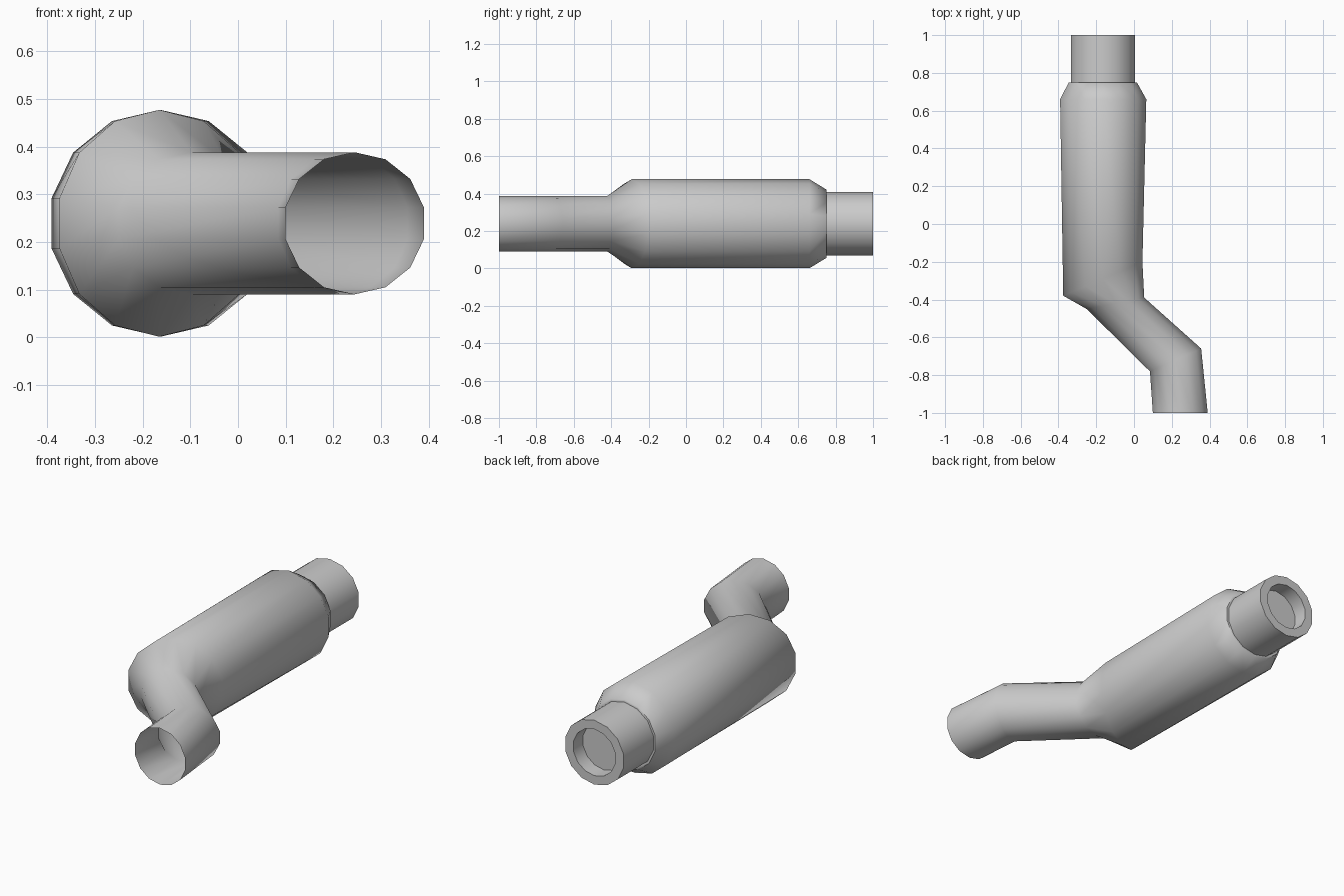
import bpy, bmesh, math

if "Cube" in bpy.data.objects:
    bpy.data.objects.remove(bpy.data.objects["Cube"])

SIDES = 14
ZC = 0.239

metal = bpy.data.materials.new("grey metal")
metal.diffuse_color = (0.6, 0.6, 0.6, 1)
metal.use_nodes = True
metal.node_tree.nodes["Principled BSDF"].inputs["Base Color"].default_value = metal.diffuse_color


def loft(name, rings, cap_end=False):
    """Skin 14-sided rings given as (x, y, half-axis x, half-axis y, vertical radius)."""
    bm = bmesh.new()
    loops = []
    for cx, cy, ax, ay, rz in rings:
        loop = []
        for i in range(SIDES):
            a = math.pi / 2 + 2 * math.pi * i / SIDES
            c, s = math.cos(a), math.sin(a)
            loop.append(bm.verts.new((cx + ax * c, cy + ay * c, ZC + rz * s)))
        loops.append(loop)
    for p, q in zip(loops, loops[1:]):
        for i in range(SIDES):
            j = (i + 1) % SIDES
            bm.faces.new((p[i], p[j], q[j], q[i]))
    if cap_end:
        bm.faces.new(loops[-1])
    bmesh.ops.recalc_face_normals(bm, faces=bm.faces)
    # the skin is open at one end: make sure it faces outwards
    f = bm.faces[0] if hasattr(bm.faces, "ensure_lookup_table") and not bm.faces.ensure_lookup_table() else None
    cx, cy = rings[0][0], rings[0][1]
    m = f.calc_center_median()
    if f.normal.z * (m.z - ZC) < 0:
        bmesh.ops.reverse_faces(bm, faces=bm.faces)
    me = bpy.data.meshes.new(name)
    bm.to_mesh(me)
    bm.free()
    me.materials.append(metal)
    ob = bpy.data.objects.new(name, me)
    bpy.context.collection.objects.link(ob)
    bpy.context.view_layer.objects.active = ob
    ob.select_set(True)
    bpy.ops.object.shade_smooth_by_angle(angle=math.radians(60))
    ob.select_set(False)
    return ob


# Bent inlet pipe flowing into the muffler body, with its rear shoulder
loft("muffler_with_inlet_pipe", [
    (0.245, -1.0, 0.149, 0.0, 0.149),
    (0.220, -0.72, 0.139, 0.062, 0.149),
    (-0.098, -0.42, 0.156, 0.031, 0.149),
    (-0.165, -0.29, 0.215, 0.092, 0.238),
    (-0.163, 0.66, 0.234, 0.0, 0.238),
    (-0.165, 0.75, 0.185, 0.0, 0.183),
    (-0.165, 0.75, 0.172, 0.0, 0.170),
])

# Thick-walled outlet pipe with a shallow closed bore
loft("outlet_pipe", [
    (-0.165, 0.75, 0.174, 0.0, 0.170),
    (-0.165, 1.0, 0.174, 0.0, 0.170),
    (-0.165, 1.0, 0.125, 0.0, 0.123),
    (-0.165, 0.92, 0.125, 0.0, 0.123),
], cap_end=True)
